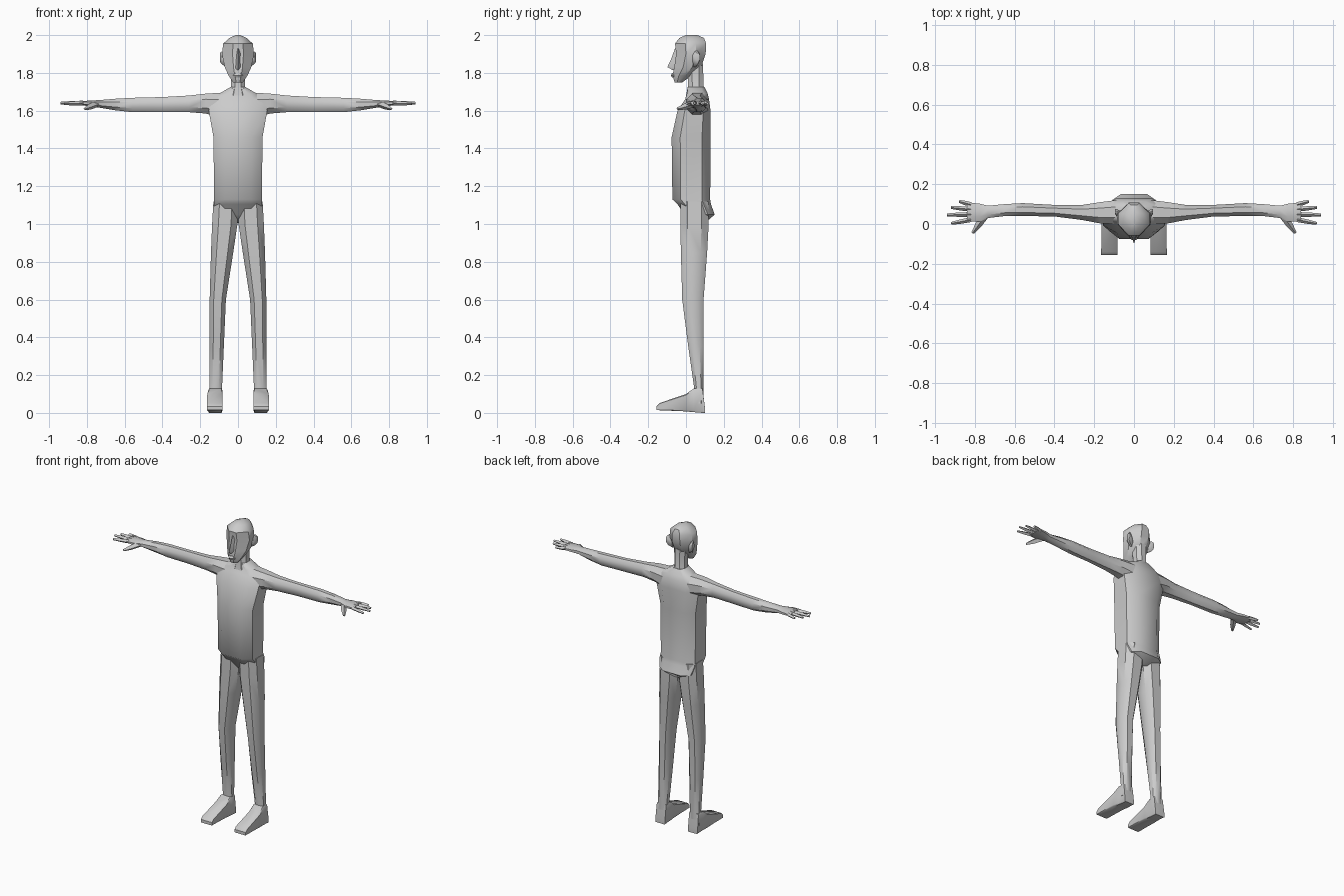
import bpy, bmesh, math
from mathutils import Vector


def section(axis, pos, a0, a1, b0, b1, k):
    """Chamfered rectangle (8 corners) lying across the given axis."""
    ca, cb = (a1 - a0) * k, (b1 - b0) * k
    pts = [(a0 + ca, b0), (a1 - ca, b0), (a1, b0 + cb), (a1, b1 - cb),
           (a1 - ca, b1), (a0 + ca, b1), (a0, b1 - cb), (a0, b0 + cb)]
    order = {'X': lambda a, b: (pos, a, b),
             'Y': lambda a, b: (a, pos, b),
             'Z': lambda a, b: (a, b, pos)}[axis]
    return [order(a, b) for a, b in pts]


def loft(name, rings, mirror=False, angle=40):
    """Skin a list of rings, cap both ends, optionally mirror across x."""
    bm = bmesh.new()
    loops = [[bm.verts.new(p) for p in r] for r in rings]
    n = len(rings[0])
    for lo, hi in zip(loops, loops[1:]):
        for i in range(n):
            j = (i + 1) % n
            bm.faces.new((lo[i], lo[j], hi[j], hi[i]))
    bm.faces.new(loops[0][::-1])
    bm.faces.new(loops[-1])
    bmesh.ops.recalc_face_normals(bm, faces=bm.faces)
    me = bpy.data.meshes.new(name)
    bm.to_mesh(me)
    bm.free()
    ob = bpy.data.objects.new(name, me)
    bpy.context.collection.objects.link(ob)
    bpy.ops.object.select_all(action='DESELECT')
    ob.select_set(True)
    bpy.context.view_layer.objects.active = ob
    bpy.ops.object.shade_smooth_by_angle(angle=math.radians(angle))
    if mirror:
        m = ob.modifiers.new("mirror", 'MIRROR')
        m.use_mirror_merge = False
    return ob


def upright(rows, k):
    """Symmetric horizontal sections: z, half width, front y, back y."""
    return [section('Z', z, -w, w, f, b, k) for z, w, f, b in rows]


def finger(name, base, tip, r0, r1):
    """Tapered square rod."""
    base, tip = Vector(base), Vector(tip)
    d = (tip - base).normalized()
    side = d.cross(Vector((0, 0, 1))).normalized()
    up = side.cross(d)
    rings = []
    for t, r in ((0, r0), (0.55, r0 * 0.9), (1, r1)):
        c = base.lerp(tip, t)
        rings.append([c + side * r, c + up * r, c - side * r, c - up * r])
    loft(name, rings, True)


# Torso with hips and shoulders
loft("torso", upright([
    (1.005, .035, .02, .10), (1.05, .115, -.01, .152), (1.105, .128, -.045, .132),
    (1.13, .126, -.072, .128), (1.46, .13, -.076, .13), (1.60, .155, -.045, .13),
    (1.66, .15, -.005, .122), (1.69, .10, .005, .115), (1.725, .04, .01, .098)], .22))

# Neck
loft("neck", upright([(1.68, .055, .0, .11), (1.73, .036, .01, .093),
                      (1.85, .04, .01, .09)], .28))

# Head
loft("head", upright([
    (1.75, .026, -.06, -.02), (1.785, .05, -.072, .03), (1.83, .07, -.062, .08),
    (1.90, .085, -.052, .104), (1.955, .078, -.058, .107),
    (1.985, .046, -.035, .095), (2.0, .012, .0, .06)], .33))

# Nose wedge
loft("nose", [[(-w, -.03, z), (0, f, z), (w, -.03, z)] for z, w, f in
              ((1.815, .024, -.07), (1.83, .024, -.099), (1.87, .02, -.08),
               (1.93, .024, -.058))])

# Lips
loft("lips", upright([(1.775, .018, -.074, -.04), (1.787, .026, -.08, -.04),
                      (1.80, .018, -.074, -.04)], .3))

# Ears
loft("ear", [section('X', x, y0, y1, z0, z1, .3) for x, y0, y1, z0, z1 in
             ((.06, .03, .06, 1.83, 1.90), (.085, .035, .075, 1.845, 1.915),
              (.096, .05, .075, 1.86, 1.905))], True)

# Arms and palms: x, y range, z range
loft("arm", [section('X', *r, .28) for r in (
    (.09, .0, .12, 1.56, 1.695), (.17, .003, .11, 1.585, 1.69),
    (.26, .02, .096, 1.592, 1.68), (.40, .038, .096, 1.592, 1.672),
    (.56, .04, .105, 1.592, 1.668), (.65, .04, .10, 1.602, 1.663),
    (.735, .03, .092, 1.616, 1.656), (.775, .012, .102, 1.622, 1.654),
    (.84, .012, .108, 1.63, 1.65))], True)

# Fingers and thumb
for name, base, tip in (
        ("index_finger", (.82, .022, 1.64), (.92, .003, 1.637)),
        ("middle_finger", (.82, .048, 1.641), (.94, .046, 1.64)),
        ("ring_finger", (.82, .074, 1.641), (.92, .083, 1.64)),
        ("little_finger", (.82, .098, 1.64), (.88, .114, 1.637))):
    finger(name, base, tip, .012, .007)
finger("thumb", (.75, .04, 1.635), (.812, -.045, 1.61), .018, .007)

# Legs: z, x range, y range
loft("leg", [section('Z', *r, .25) for r in (
    (1.12, .0, .13, -.03, .12), (1.0, .003, .137, -.03, .12),
    (.85, .025, .143, -.027, .112), (.60, .064, .15, -.02, .093),
    (.35, .075, .15, .012, .093), (.12, .085, .15, .045, .092),
    (.05, .088, .155, .04, .094))], True)

# Feet: y, x range, z range
loft("foot", [section('Y', *r, .06) for r in (
    (-.155, .083, .165, .015, .035), (-.14, .083, .165, .014, .052),
    (.0, .083, .163, .008, .10), (.04, .083, .157, .004, .128),
    (.088, .085, .153, .0, .128), (.10, .085, .155, .0, .03))], True)
